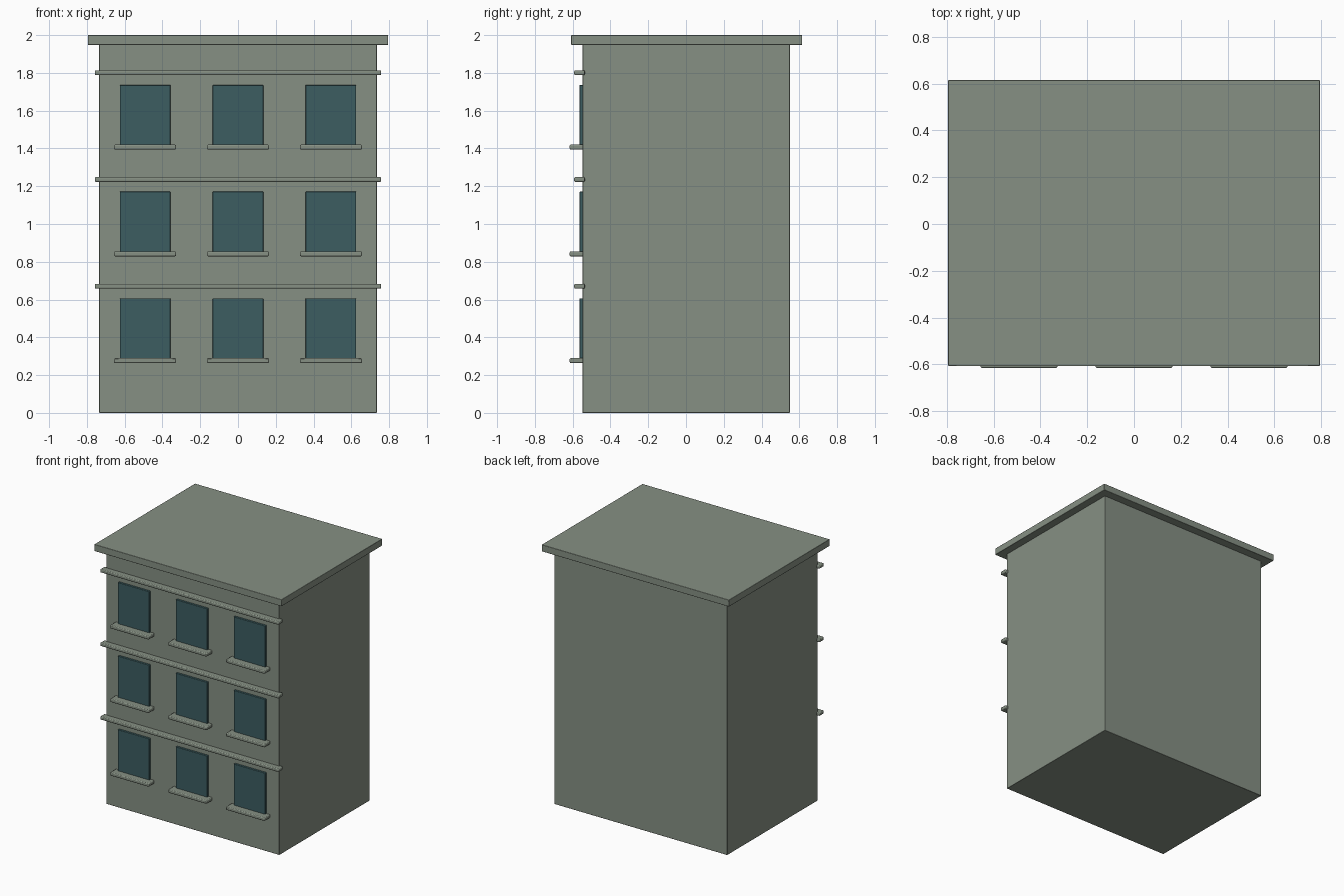
import bpy

cube = bpy.data.objects.get("Cube")
if cube:
    bpy.data.objects.remove(cube, do_unlink=True)


def material(name, rgb):
    mat = bpy.data.materials.new(name)
    mat.use_nodes = True
    mat.diffuse_color = (*rgb, 1)
    mat.node_tree.nodes["Principled BSDF"].inputs["Base Color"].default_value = (*rgb, 1)
    return mat


wall = material("grey_green_wall", (0.24, 0.28, 0.23))
glass = material("dark_teal_glass", (0.045, 0.11, 0.12))


def box(name, low, high, mat, bevel=0.003):
    """Box between two corners, with softened edges."""
    centre = [(a + b) / 2 for a, b in zip(low, high)]
    bpy.ops.mesh.primitive_cube_add(size=1, location=centre)
    obj = bpy.context.object
    obj.name = name
    obj.scale = [b - a for a, b in zip(low, high)]
    bpy.ops.object.transform_apply(location=False, rotation=False, scale=True)
    obj.data.materials.append(mat)
    mod = obj.modifiers.new("soft_edges", "BEVEL")
    mod.width = bevel
    mod.segments = 2
    bpy.ops.object.shade_smooth_by_angle()
    return obj


# Main block and roof slab
box("building_body", (-0.735, -0.548, 0), (0.735, 0.55, 1.96), wall)
box("roof_cornice", (-0.795, -0.608, 1.948), (0.795, 0.615, 2), wall)

# Each storey: a row of windows with sills, and a moulding above
for floor in range(3):
    z = 0.565 * floor
    for column in (-1, 0, 1):
        x = 0.492 * column
        tag = f"{floor + 1}_{column + 2}"
        box(f"window_{tag}", (x - 0.134, -0.564, z + 0.275),
            (x + 0.134, -0.54, z + 0.606), glass)
        box(f"window_sill_{tag}", (x - 0.164, -0.616, z + 0.264),
            (x + 0.164, -0.54, z + 0.29), wall, 0.006)
    box(f"floor_moulding_{floor + 1}", (-0.758, -0.592, z + 0.658),
        (0.758, -0.536, z + 0.683), wall, 0.006)
